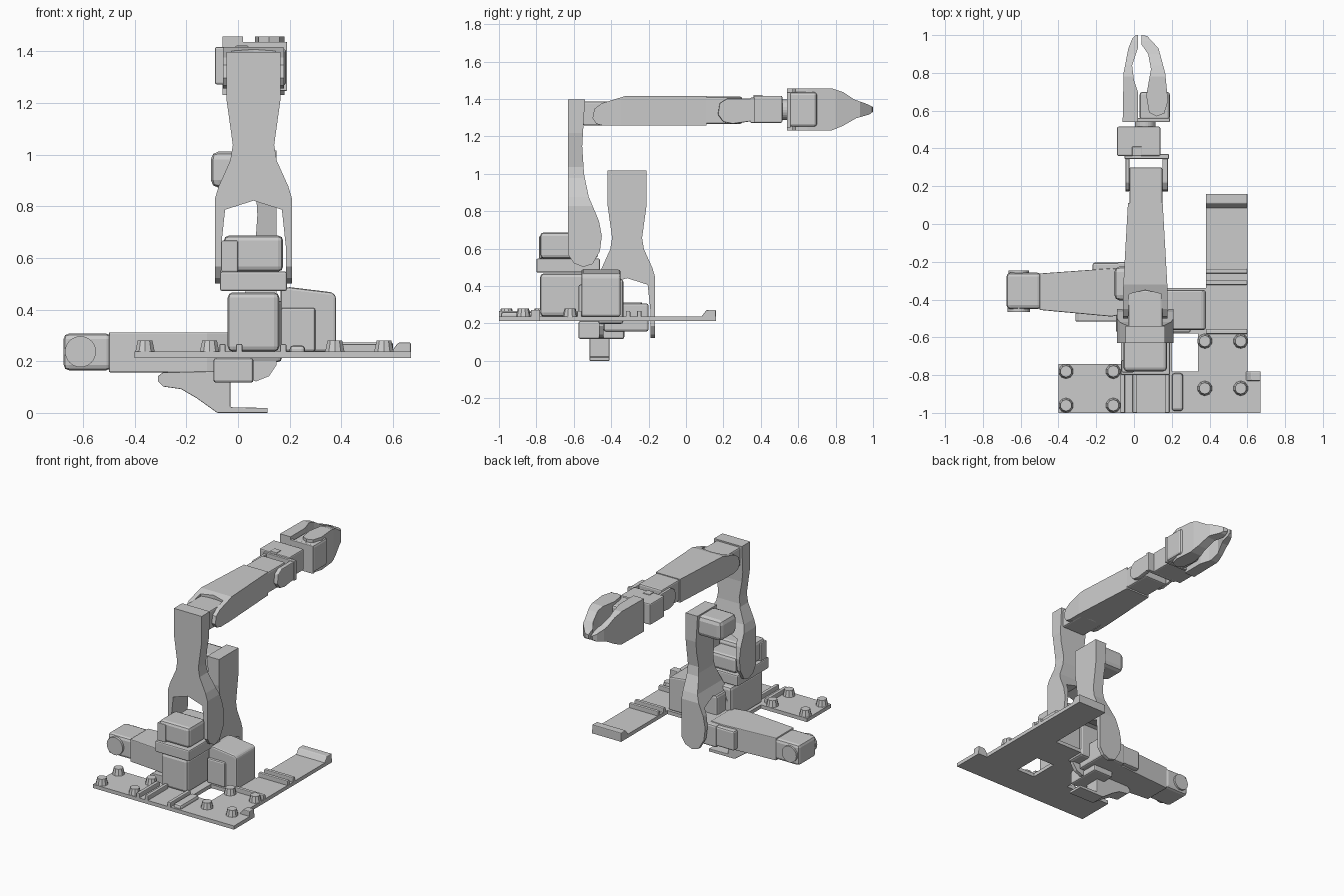
import bpy, bmesh, math
from mathutils import Matrix, Vector

if "Cube" in bpy.data.objects:
    bpy.data.objects.remove(bpy.data.objects["Cube"], do_unlink=True)

mat = bpy.data.materials.new("light grey plastic")
mat.use_nodes = True
GREY = (0.6, 0.6, 0.6, 1)
mat.diffuse_color = GREY
mat.node_tree.nodes["Principled BSDF"].inputs["Base Color"].default_value = GREY


def finish(name, bm, bevel=0):
    bmesh.ops.recalc_face_normals(bm, faces=bm.faces)
    me = bpy.data.meshes.new(name)
    bm.to_mesh(me)
    bm.free()
    me.materials.append(mat)
    ob = bpy.data.objects.new(name, me)
    bpy.context.collection.objects.link(ob)
    if bevel:
        m = ob.modifiers.new("Bevel", "BEVEL")
        m.width, m.segments, m.limit_method = bevel, 2, "ANGLE"
    return ob


def box(name, x, y, z, bevel=0.012):
    bm = bmesh.new()
    lo, hi = Vector((x[0], y[0], z[0])), Vector((x[1], y[1], z[1]))
    size = hi - lo
    bmesh.ops.create_cube(bm, size=1, matrix=Matrix.Translation((lo + hi) / 2)
                          @ Matrix.Diagonal((*size, 1)))
    return finish(name, bm, min(bevel, min(size) * 0.3))


def prism(name, pts, axis, a, b, bevel=0):
    """Extrude a 2D outline along an axis from a to b."""
    place = {"x": lambda u, v: (a, u, v), "y": lambda u, v: (u, a, v),
             "z": lambda u, v: (u, v, a)}[axis]
    bm = bmesh.new()
    face = bm.faces.new([bm.verts.new(place(*p)) for p in pts])
    ext = bmesh.ops.extrude_face_region(bm, geom=[face])
    off = Vector([b - a if c == axis else 0 for c in "xyz"])
    bmesh.ops.translate(bm, vec=off, verts=[g for g in ext["geom"] if isinstance(g, bmesh.types.BMVert)])
    return finish(name, bm, bevel)


def cylinder(name, c, r, h, axis="z", sides=24, r2=None):
    bm = bmesh.new()
    rot = {"z": Matrix(), "y": Matrix.Rotation(math.pi / 2, 4, "X"),
           "x": Matrix.Rotation(math.pi / 2, 4, "Y")}[axis]
    bmesh.ops.create_cone(bm, cap_ends=True, segments=sides, radius1=r, radius2=r2 or r, depth=h,
                          matrix=Matrix.Translation(c) @ rot)
    return finish(name, bm)


def carve(ob, tool, op="INTERSECT"):
    """Combine two solids and drop the tool."""
    m = ob.modifiers.new("Bool", "BOOLEAN")
    m.operation, m.object, m.solver = op, tool, "EXACT"
    bpy.context.view_layer.update()
    me = bpy.data.meshes.new_from_object(ob.evaluated_get(bpy.context.evaluated_depsgraph_get()))
    ob.modifiers.clear()
    ob.data = me
    bpy.data.objects.remove(tool, do_unlink=True)
    return ob


def mirrored(half):
    return half + [(-u, v) for u, v in reversed(half) if u]


# Forked arm link: front outline crossed with side outline
def arm_link(name, matrix):
    front = mirrored([(0, 0.325), (0.11, 0.29), (0.125, 0.15), (0.125, 0), (0.15, 0), (0.15, 0.33),
                      (0.135, 0.38), (0.09, 0.48), (0.08, 0.54), (0.105, 0.72), (0.105, 0.9)])
    side = [(0, 0.9), (0, 0.07), (0.03, 0.025), (0.08, 0.005), (0.13, 0.02), (0.17, 0.09),
            (0.18, 0.17), (0.165, 0.25), (0.11, 0.38), (0.085, 0.5), (0.075, 0.65), (0.09, 0.9)]
    ob = carve(prism(name, front, "y", -0.05, 0.3), prism("tool", side, "x", -0.3, 0.3))
    ob.data.transform(matrix)


arm_link("follower_upper_arm", Matrix.Translation((0.06, -0.63, 0.5)))
arm_link("leader_upper_arm", Matrix.Translation((0.15, -0.315, 0.12)) @ Matrix.Rotation(math.pi / 2, 4, "Z"))

# Base plate with a window near the inside corner
Z0, Z1 = 0.215, 0.24
outline = [(-0.4, -1), (0.67, -1), (0.67, -0.78), (0.6, -0.78), (0.6, 0.16), (0.38, 0.16),
           (0.38, -0.34), (-0.05, -0.34), (-0.05, -0.74), (-0.4, -0.74)]
plate = prism("base_plate", outline, "z", Z0, Z1)
carve(plate, box("tool", (0.2, 0.34), (-0.78, -0.58), (0.1, 0.4), 0), "DIFFERENCE")

# Clamp knobs
knobs = [(x, y) for x in (-0.36, -0.11) for y in (-0.78, -0.96)]
knobs += [(x, y) for x in (0.375, 0.565) for y in (-0.62, -0.87)]
for i, (x, y) in enumerate(knobs):
    cylinder(f"knob_{i}", (x, y, 0.26), 0.04, 0.045, sides=10, r2=0.03)

# Plate ribs and raised ends
for i, x in enumerate((-0.06, 0.005, 0.175)):
    box(f"channel_rib_{i}", (x - 0.012, x + 0.012), (-1, -0.78), (Z0, 0.27), 0.005)
for i, y in enumerate((-0.57, -0.31, -0.25)):
    box(f"cross_rib_{i}", (0.38, 0.6), (y - 0.012, y + 0.012), (Z0, 0.27), 0.005)
prism("rail_end_lip", [(0.08, 0.235), (0.11, 0.275), (0.16, 0.275), (0.16, 0.225)], "x", 0.38, 0.6, 0.005)
prism("corner_lip", [(0.59, 0.235), (0.62, 0.275), (0.67, 0.275), (0.67, 0.225)], "y", -0.83, -0.78, 0.005)
box("side_rib", (0.2, 0.26), (-0.99, -0.79), (Z0, 0.265), 0.02)

# Follower shoulder stack
box("follower_base_housing", (-0.04, 0.16), (-0.78, -0.43), (Z1, 0.47), 0.02)
box("follower_turntable", (-0.07, 0.19), (-0.8, -0.46), (0.475, 0.55), 0.008)
box("follower_shoulder_motor", (-0.055, 0.175), (-0.78, -0.6), (0.55, 0.69), 0.02)
box("follower_shoulder_core", (-0.05, 0.17), (-0.62, -0.47), (0.55, 0.66), 0.02)
box("shoulder_cap", (-0.065, 0.0), (-0.785, -0.72), (0.55, 0.67), 0.005)

# Follower elbow and forearm
C = 0.06
box("elbow_motor", (C - 0.09, C + 0.09), (-0.55, -0.35), (1.26, 1.39), 0.01)
side = [(-0.5, 1.3), (-0.48, 1.27), (-0.44, 1.26), (0.11, 1.26), (0.11, 1.42), (-0.32, 1.42),
        (-0.45, 1.38), (-0.49, 1.35)]
top = mirrored([(0, -0.35), (0.085, -0.37), (0.092, -0.52), (0.118, -0.52), (0.118, -0.35), (0.092, 0.11)])
top = [(u + C, v) for u, v in top]
carve(prism("forearm", side, "x", -0.2, 0.3), prism("tool", top, "z", 1.1, 1.6))

# Wrist motor, clevis and roll block
box("wrist_motor", (-0.025, 0.15), (0.1, 0.3), (1.27, 1.415), 0.01)
cheek = [(0.17, 1.32), (0.2, 1.28), (0.25, 1.27), (0.36, 1.285), (0.36, 1.405), (0.22, 1.405), (0.18, 1.38)]
for n, a, b in (("right", -0.045, -0.025), ("left", 0.15, 0.18)):
    prism(f"wrist_cheek_{n}", cheek, "x", a, b, 0.005)
box("wrist_bracket", (-0.05, 0.185), (0.345, 0.37), (1.275, 1.41), 0.004)
box("wrist_roll_block", (-0.09, 0.14), (0.36, 0.515), (1.275, 1.42), 0.008)
cylinder("wrist_roll_hub", (C, 0.53, 1.345), 0.055, 0.05, "y")
box("wrist_plug", (-0.01, 0.04), (0.36, 0.41), (1.41, 1.425), 0.004)

# Gripper: motor plus two jaws sharing one side outline
box("gripper_plate", (-0.06, 0.19), (0.54, 0.56), (1.25, 1.44), 0.004)
box("gripper_motor", (0.03, 0.19), (0.55, 0.7), (1.255, 1.44), 0.015)
jaw_side = [(0.54, 1.235), (0.78, 1.235), (0.84, 1.26), (0.91, 1.3), (0.98, 1.32), (1, 1.335),
            (1, 1.36), (0.97, 1.375), (0.9, 1.4), (0.84, 1.44), (0.78, 1.46), (0.54, 1.46)]
fixed = [(-0.06, 0.54), (-0.055, 0.8), (-0.03, 0.93), (-0.01, 0.98), (0.01, 1), (0.022, 1),
         (0.02, 0.93), (-0.01, 0.84), (0, 0.76), (0.02, 0.7), (0.02, 0.54)]
moving = [(0.04, 1), (0.07, 0.995), (0.13, 0.93), (0.165, 0.8), (0.18, 0.65), (0.16, 0.585), (0.12, 0.57),
          (0.08, 0.59), (0.065, 0.68), (0.09, 0.82), (0.075, 0.9), (0.04, 0.95)]
for n, pts in (("fixed_jaw", fixed), ("moving_jaw", moving)):
    carve(prism(n, pts, "z", 1.1, 1.6), prism("tool", jaw_side, "x", -0.3, 0.4))

# Leader base housing and shoulder
prism("leader_base_housing", [(0.165, Z1), (0.38, Z1), (0.38, 0.455), (0.365, 0.47), (0.2, 0.49), (0.165, 0.485)],
      "y", -0.56, -0.35, 0.015)
box("housing_step", (0.165, 0.3), (-0.575, -0.54), (Z1, 0.41), 0.01)
box("leader_turntable", (0.0, 0.17), (-0.47, -0.335), (0.2, 0.44), 0.015)
box("leader_shoulder_motor", (-0.09, 0.1), (-0.44, -0.2), (0.16, 0.31), 0.012)
box("leader_elbow_motor", (-0.105, 0.08), (-0.405, -0.225), (0.875, 1.015), 0.03)

# Leader lower link reaching sideways
link = [(-0.5, -0.455), (-0.12, -0.49), (-0.02, -0.47), (-0.02, -0.24), (-0.12, -0.235), (-0.5, -0.262)]
prism("leader_link", link, "z", 0.16, 0.315, 0.005)
box("link_end_motor", (-0.675, -0.49), (-0.45, -0.258), (0.168, 0.31), 0.02)
cylinder("link_end_disc_front", (-0.61, -0.455, 0.24), 0.06, 0.02, "y", 32)
cylinder("link_end_disc_back", (-0.61, -0.255, 0.24), 0.055, 0.02, "y", 32)
box("link_square_cover", (-0.22, -0.07), (-0.26, -0.205), (0.17, 0.305), 0.012)

# Leader trigger handle below the plate
box("trigger_motor", (-0.095, 0.06), (-0.575, -0.33), (0.12, Z0), 0.01)
hook = [(-0.31, 0.125), (-0.29, 0.105), (-0.22, 0.095), (-0.16, 0.06), (-0.08, 0.003), (0.115, 0.003),
        (0.115, 0.022), (-0.03, 0.025), (-0.03, 0.165), (-0.29, 0.16), (-0.31, 0.145)]
prism("trigger_handle", hook, "y", -0.515, -0.41, 0.003)

bpy.context.view_layer.update()
low = min((ob.matrix_world @ v.co).z for ob in bpy.data.objects if ob.type == "MESH" for v in ob.data.vertices)
for ob in bpy.data.objects:
    if ob.type == "MESH":
        ob.location.z -= low
